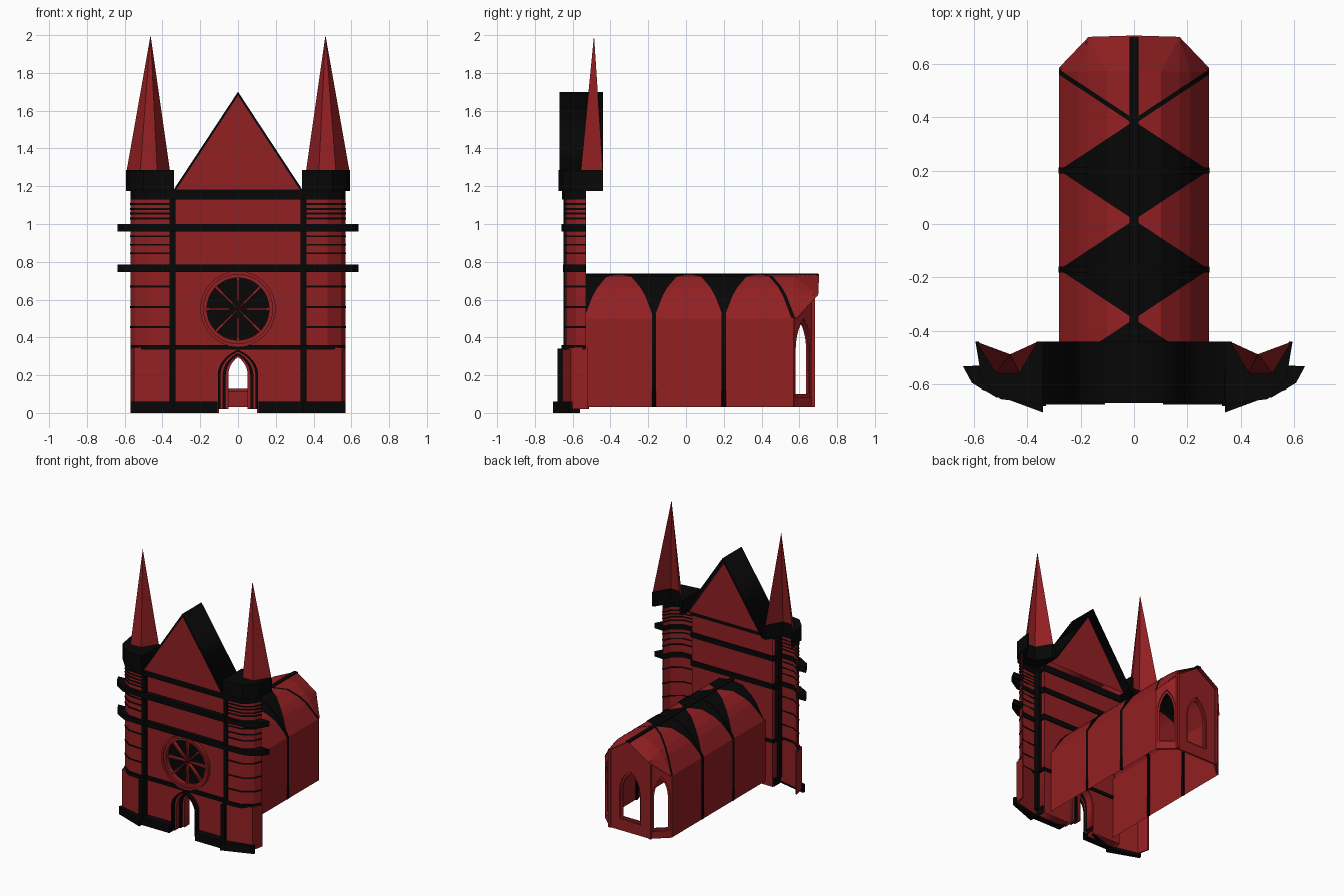
import bpy, bmesh, math
from mathutils import Matrix

if "Cube" in bpy.data.objects:
    bpy.data.objects.remove(bpy.data.objects["Cube"])


def material(name, rgb):
    m = bpy.data.materials.new(name)
    m.diffuse_color = (*rgb, 1)
    m.use_nodes = True
    m.node_tree.nodes["Principled BSDF"].inputs["Base Color"].default_value = m.diffuse_color
    return m


RED = material("red_stone", (0.29, 0.014, 0.016))
BLACK = material("black_stone", (0.002, 0.002, 0.002))


def finish(name, bm, *mats):
    bmesh.ops.remove_doubles(bm, verts=bm.verts, dist=1e-5)
    bmesh.ops.recalc_face_normals(bm, faces=bm.faces)
    me = bpy.data.meshes.new(name)
    bm.to_mesh(me)
    bm.free()
    for m in mats:
        me.materials.append(m)
    ob = bpy.data.objects.new(name, me)
    bpy.context.collection.objects.link(ob)
    return ob


def prism(name, pts, z0, z1, mat):
    """Vertical prism over a plan outline."""
    bm = bmesh.new()
    f = bm.faces.new([bm.verts.new((x, y, z0)) for x, y in pts])
    r = bmesh.ops.extrude_face_region(bm, geom=[f])
    top = [v for v in r["geom"] if isinstance(v, bmesh.types.BMVert)]
    bmesh.ops.translate(bm, verts=top, vec=(0, 0, z1 - z0))
    return finish(name, bm, mat)


def box(name, x0, x1, y0, y1, z0, z1, mat):
    return prism(name, [(x0, y0), (x1, y0), (x1, y1), (x0, y1)], z0, z1, mat)


def plate(name, loops, loc, depth, mat, rz=0):
    """Upright slab from (x, z) outlines; inner outlines become holes."""
    cu = bpy.data.curves.new(name, "CURVE")
    cu.dimensions, cu.fill_mode, cu.extrude = "2D", "BOTH", depth / 2
    for loop in loops:
        sp = cu.splines.new("POLY")
        sp.points.add(len(loop) - 1)
        for p, (x, z) in zip(sp.points, loop):
            p.co = (x, z, 0, 1)
        sp.use_cyclic_u = True
    tmp = bpy.data.objects.new(name + "_curve", cu)
    bpy.context.collection.objects.link(tmp)
    bpy.context.view_layer.update()
    dg = bpy.context.evaluated_depsgraph_get()
    me = bpy.data.meshes.new_from_object(tmp.evaluated_get(dg))
    bpy.data.objects.remove(tmp)
    me.transform(Matrix.Translation(loc) @ Matrix.Rotation(rz, 4, "Z")
                 @ Matrix.Rotation(math.pi / 2, 4, "X"))
    bm = bmesh.new()
    bm.from_mesh(me)
    return finish(name, bm, mat)


def lancet(hw, z0, spring, top, n=6):
    """Pointed arch outline from left foot over the apex to right foot."""
    side = []
    for i in range(n + 1):
        a = math.radians(60) * i / n
        side.append((hw * (2 * math.cos(a) - 1),
                     spring + (top - spring) * math.sin(a) / math.sin(math.radians(60))))
    right = [(hw, z0)] + side
    return [(-x, z) for x, z in right] + right[-2::-1]


def circle(r, cz, n=32):
    return [(r * math.cos(2 * math.pi * i / n), cz + r * math.sin(2 * math.pi * i / n)) for i in range(n)]


# --- facade centre wall with portal notch and rose opening
ROSE = 0.55
wall = [(-0.34, 0)] + lancet(0.1, 0, 0.2, 0.33) + [(0.34, 0), (0.34, 1.18), (-0.34, 1.18)]
plate("facade_wall", [wall, circle(0.17, ROSE)], (0, -0.59, 0), 0.06, RED)

# portal orders stepping inward
for i in range(4):
    o = lancet(0.107 - 0.014 * i, 0.02, 0.2, 0.335 - 0.01 * i)
    n = lancet(0.093 - 0.014 * i, 0.02, 0.2, 0.325 - 0.01 * i)
    plate("portal_order", [o + n[::-1]], (0, -0.61 + 0.022 * i, 0), 0.09 - 0.01 * i,
          BLACK if i % 2 == 0 else RED)

# rose window: rings, pane, spokes
plate("rose_outer_ring", [circle(0.2, ROSE), circle(0.183, ROSE)], (0, -0.63, 0), 0.03, RED)
plate("rose_inner_ring", [circle(0.184, ROSE), circle(0.165, ROSE)], (0, -0.62, 0), 0.03, RED)
plate("rose_pane", [circle(0.172, ROSE)], (0, -0.585, 0), 0.02, BLACK)
for k in range(8):
    a = k * math.pi / 4
    c, s = math.cos(a), math.sin(a)
    spoke = [(0.01, -0.003), (0.168, -0.007), (0.168, 0.007), (0.01, 0.003)]
    plate("rose_spoke", [[(u * c - v * s, ROSE + u * s + v * c) for u, v in spoke]],
          (0, -0.605, 0), 0.03, RED)

# horizontal bands across the centre
for name, z0, z1, y0 in (("lower_band", 0.335, 0.36, -0.64), ("middle_ledge", 0.745, 0.785, -0.65),
                         ("upper_ledge", 0.96, 1.0, -0.66), ("top_band", 1.13, 1.185, -0.65)):
    box(name, -0.35, 0.35, y0, -0.553, z0, z1, BLACK)

# gable: black chevron roof and red panel
outer, inner = [(-0.345, 1.175), (0, 1.7), (0.345, 1.175)], [(0.325, 1.185), (0, 1.68), (-0.325, 1.185)]
plate("gable_roof", [outer + inner], (0, -0.555, 0), 0.23, BLACK)
plate("gable_panel", [[(-0.33, 1.18), (0.33, 1.18), (0, 1.685)]], (0, -0.585, 0), 0.16, RED)

# --- corner towers: open-backed faceted shells
PLAN = [(0.34, -0.645), (0.475, -0.635), (0.545, -0.585), (0.57, -0.53)]


def ring(s, sx, sy, inset=0.95):
    def scaled(a, b):
        return [(s * (0.34 + (x - 0.34) * a), -0.5 + (y + 0.5) * b) for x, y in PLAN]
    return scaled(sx, sy) + scaled(inset, inset)[::-1]


for s in (-1, 1):
    prism("tower_shell", ring(s, 0.995, 0.98, 0.96), 0.34, 1.18, RED)
    stage = [(0.34, -0.66), (0.55, -0.61), (0.57, -0.52), (0.56, -0.52), (0.54, -0.6), (0.34, -0.645)]
    prism("tower_lower_stage", [(s * x, y) for x, y in stage], 0.02, 0.345, RED)
    foot = [(0.34, -0.705), (0.57, -0.62), (0.565, -0.6), (0.34, -0.65)]
    prism("tower_base", [(s * x, y) for x, y in foot], 0, 0.06, BLACK)
    prism("tower_lower_band", ring(s, 1.0, 1.1), 0.335, 0.36, BLACK)
    prism("tower_middle_ledge", ring(s, 1.3, 1.05), 0.745, 0.785, BLACK)
    prism("tower_upper_ledge", ring(s, 1.3, 1.1), 0.96, 1.0, BLACK)
    prism("tower_top_band", ring(s, 1.0, 1.08), 1.13, 1.18, BLACK)
    for z in (0.455, 0.56, 0.67, 0.845, 0.89, 0.935, 1.03, 1.055, 1.08, 1.105):
        prism("tower_course", ring(s, 1.01, 1.0), z - 0.005, z + 0.005, BLACK)
    a, b = sorted((s * 0.33, s * 0.362))
    box("pilaster_lower", a, b, -0.68, -0.61, 0.05, 0.34, BLACK)
    box("pilaster_upper", a, b, -0.648, -0.59, 0.34, 1.15, BLACK)
    a, b = sorted((s * 0.108, s * 0.345))
    box("centre_base", a, b, -0.675, -0.57, 0, 0.06, BLACK)
    # crown block and open-backed spire
    foot = [(0.36, -0.44), (0.428, -0.557), (0.518, -0.557), (0.59, -0.44)]
    crown = [(0.34, -0.44), (0.34, -0.675), (0.5, -0.655), (0.57, -0.58), (0.593, -0.44)]
    prism("spire_crown", [(s * x, y) for x, y in crown + [(0.58, -0.44), (0.515, -0.55), (0.431, -0.55), (0.365, -0.44)]],
          1.175, 1.285, BLACK)
    bm = bmesh.new()
    tip = bm.verts.new((s * 0.463, -0.487, 2.0))
    low = [bm.verts.new((s * x, y, 1.28)) for x, y in foot]
    for p, q in zip(low, low[1:]):
        bm.faces.new((p, q, tip))
    finish("spire", bm, RED)

# --- nave: open-bottomed walls and faceted vault with red/black webs
ARCH = [(1, 0.5), (0.75, 0.62), (0.61, 0.665), (0.36, 0.72), (0, 0.735)]
W, HALF, BAYS = 0.28, 0.185, (-0.355, 0.015, 0.385)
bm = bmesh.new()


def quad(pts, m=0):
    clean = [p for i, p in enumerate(pts) if p not in pts[:i]]
    f = bm.faces.new([bm.verts.new(p) for p in clean])
    f.material_index = m


for s in (-1, 1):
    quad([(s * W, -0.565, 0.03), (s * W, 0.57, 0.03), (s * W, 0.57, 0.5), (s * W, -0.565, 0.5)])
    for c in BAYS:
        for (t, z), (t2, z2) in zip(ARCH, ARCH[1:]):
            va, vb = (-1, -t, t, 1), (-1, -t2, t2, 1)
            for k in range(3):
                pts = [(s * W * t, c + va[k] * HALF, z), (s * W * t, c + va[k + 1] * HALF, z),
                       (s * W * t2, c + vb[k + 1] * HALF, z2), (s * W * t2, c + vb[k] * HALF, z2)]
                # last half bay belongs to the red apse vault
                quad(pts, 0 if k == 1 or (k == 2 and c == BAYS[-1]) else 1)
    # apse roof, sloping down over the three-sided end
    hip = [(s * W, 0.585, 0.5), (s * 0.17, 0.7, 0.625), (0, 0.705, 0.735)]
    top = [(s * W * t, 0.57, z) for t, z in ARCH]
    quad([top[0], hip[0], hip[1], top[1]])
    quad([top[1], hip[1], top[2]])
    quad([top[2], hip[1], top[3]])
    quad([top[3], hip[1], hip[2], top[4]])
    # slim black groins on the last vault
    for (t, z), (t2, z2) in zip(ARCH, ARCH[1:]):
        c = BAYS[-1] - 0.012
        quad([(s * W * t, c + t * HALF, z + 0.003), (s * W * t2, c + t2 * HALF, z2 + 0.003),
              (s * W * t2, c + t2 * HALF + 0.02, z2 + 0.003), (s * W * t, c + t * HALF + 0.02, z + 0.003)], 1)
finish("nave_vault", bm, RED, BLACK)


# ribs around the nave at bay boundaries, and the ridge
def hoop(k):
    half = [(W + k, 0.03)] + [(W * t + k, z + k) for t, z in ARCH[:-1]] + [(0, ARCH[-1][1] + k)]
    return half + [(-x, z) for x, z in half[-2::-1]]


for y in (-0.17, 0.2):
    plate("nave_rib", [hoop(0.003) + hoop(-0.01)[::-1]], (0, y, 0), 0.022, BLACK)
box("ridge_rib", -0.016, 0.016, -0.56, 0.7, 0.728, 0.738, BLACK)

# --- apse walls with stepped lancet windows
L = 0.149
chamfer = [(-L / 2, 0.03), (L / 2, 0.03), (L / 2, 0.615), (-L / 2, 0.5)]
back = [(-0.17, 0.03), (0.17, 0.03), (0.17, 0.62), (0, 0.73), (-0.17, 0.62)]
for name, shape, loc, rz, hw, sill, n in (
        ("apse_right", chamfer, (0.222, 0.617, 0), math.radians(137.7), 0.05, 0.1, (0.67, 0.74)),
        ("apse_left", chamfer, (-0.222, 0.617, 0), math.radians(42.3), 0.05, 0.1, (-0.67, 0.74)),
        ("apse_back", back, (0, 0.668, 0), 0, 0.075, 0.13, (0, 1))):
    plate(name + "_wall", [shape, lancet(hw + 0.012, sill - 0.015, 0.33, 0.5)], loc, 0.014, RED, rz)
    inset = (loc[0] - n[0] * 0.012, loc[1] - n[1] * 0.012, 0)
    plate(name + "_frame", [lancet(hw + 0.016, sill - 0.02, 0.33, 0.51), lancet(hw, sill, 0.32, 0.48)],
          inset, 0.014, RED, rz)
for s in (-1, 1):
    box("apse_corner_pier", s * 0.17 - 0.01, s * 0.17 + 0.01, 0.66, 0.682, 0.03, 0.625, RED)
